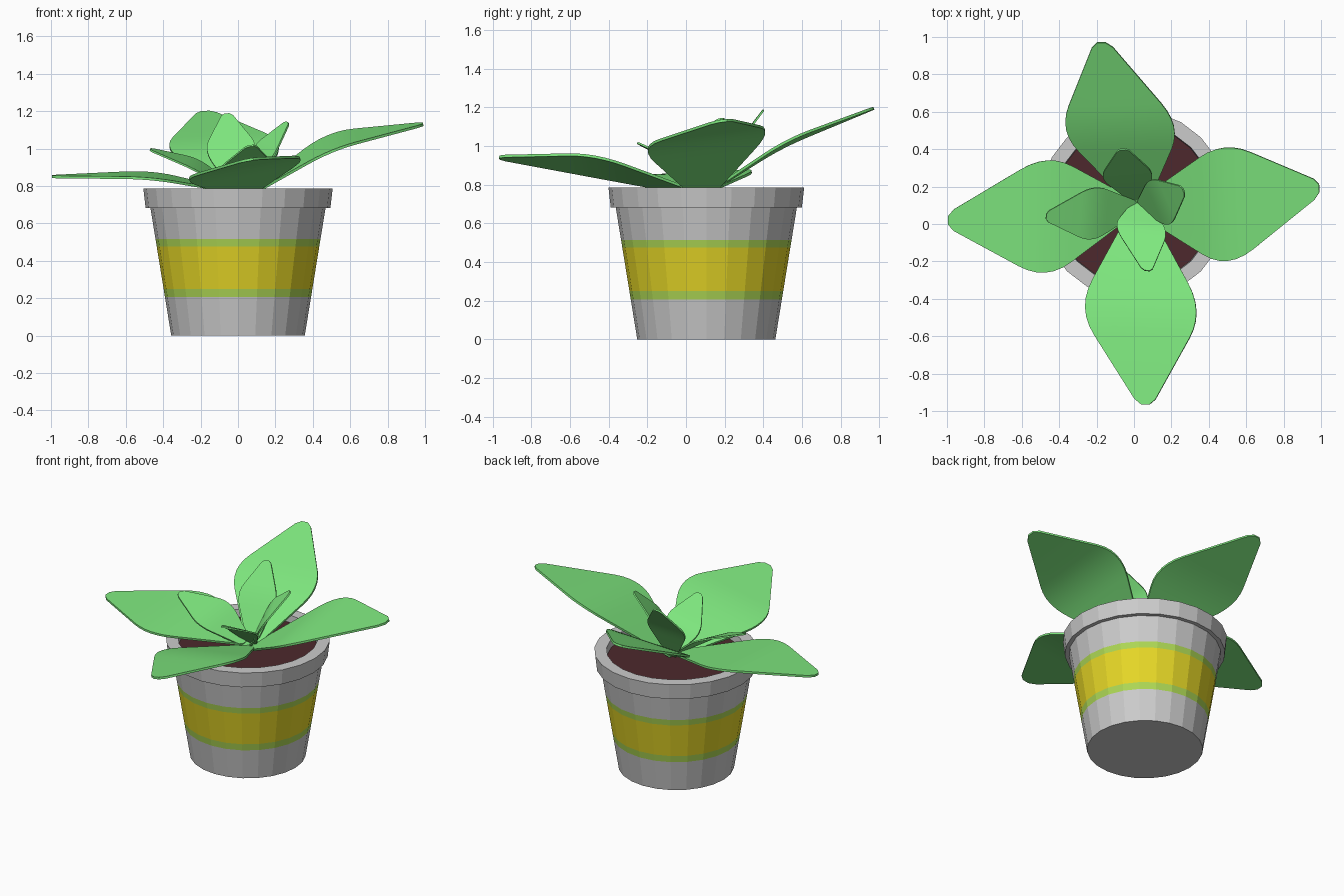
import bpy, bmesh, math
from mathutils import Vector

if "Cube" in bpy.data.objects:
    bpy.data.objects.remove(bpy.data.objects["Cube"])

SIDES = 24
POT_Y = 0.105


def material(name, rgb):
    m = bpy.data.materials.new(name)
    m.diffuse_color = (*rgb, 1)
    m.use_nodes = True
    m.node_tree.nodes["Principled BSDF"].inputs["Base Color"].default_value = m.diffuse_color
    return m


yellow = material("band_yellow", (0.79, 0.68, 0.02))
lime = material("band_lime", (0.42, 0.68, 0.09))
leaf_green = material("leaf_green", (0.21, 0.80, 0.21))
soil_brown = material("soil_brown", (0.075, 0.022, 0.026))
grey = material("pot_grey", (0.6, 0.6, 0.6))


def new_object(name, bm, mats):
    bmesh.ops.recalc_face_normals(bm, faces=bm.faces)
    me = bpy.data.meshes.new(name)
    bm.to_mesh(me)
    bm.free()
    for m in mats:
        me.materials.append(m)
    ob = bpy.data.objects.new(name, me)
    bpy.context.collection.objects.link(ob)
    return ob


def lathe(name, profile, mats, slots=None):
    """Spin (radius, z) points into rings; cap both ends."""
    bm = bmesh.new()
    rings = []
    for r, z in profile:
        rings.append([bm.verts.new((r * math.cos(2 * math.pi * i / SIDES),
                                    POT_Y + r * math.sin(2 * math.pi * i / SIDES), z))
                      for i in range(SIDES)])
    for k, (a, b) in enumerate(zip(rings, rings[1:])):
        for i in range(SIDES):
            j = (i + 1) % SIDES
            f = bm.faces.new((a[i], a[j], b[j], b[i]))
            f.material_index = slots.get(k, 0) if slots else 0
    bm.faces.new(rings[0])
    bm.faces.new(rings[-1])
    return new_object(name, bm, mats)


def wall(z):
    return (0.357 + 0.163 * z, z)


# Pot: tapered wall with painted band, overhanging rim, shallow inside
lathe("pot", [wall(0), wall(0.205), wall(0.25), wall(0.475), wall(0.515), wall(0.682),
              (0.494, 0.682), (0.506, 0.785), (0.43, 0.785), (0.425, 0.715)],
      [grey, lime, yellow], {1: 1, 2: 2, 3: 1})

# Soil disc inside the rim
lathe("soil", [(0.424, 0.70), (0.427, 0.735)], [soil_brown])


def edge(start, wide, end, mid):
    """Leaf edge: straight, rounded corner at the widest point, straight."""
    c = mid + (wide - mid) * 1.15
    a, b = start.lerp(c, 0.72), c.lerp(end, 0.28)
    pts = [start, start.lerp(a, 0.5)]
    for i in range(7):
        t = i / 6
        pts.append(a.lerp(c, t).lerp(c.lerp(b, t), t))
    return pts + [b.lerp(end, 0.5), b.lerp(end, 0.92), end]


def leaf(name, base, left, right, tip, base_w, tip_w, thick):
    base, left, right, tip = map(Vector, (base, left, right, tip))
    mid = (left + right) / 2
    side = (left - right).normalized()
    le = edge(base + side * base_w, left, tip + side * tip_w, mid)
    re = edge(base - side * base_w, right, tip - side * tip_w, mid)
    # pull the corners of the tip inward a little
    le[-1] = le[-1].lerp(tip, 0.45)
    re[-1] = re[-1].lerp(tip, 0.45)
    bm = bmesh.new()
    cols = 4
    rows = [[bm.verts.new(l.lerp(r, k / cols)) for k in range(cols + 1)]
            for l, r in zip(le, re)]
    for a, b in zip(rows, rows[1:]):
        for k in range(cols):
            bm.faces.new((a[k], a[k + 1], b[k + 1], b[k]))
    ob = new_object(name, bm, [leaf_green])
    mod = ob.modifiers.new("thickness", "SOLIDIFY")
    mod.thickness = thick
    mod.offset = 0
    for p in ob.data.polygons:
        p.use_smooth = True
    bpy.context.view_layer.objects.active = ob
    ob.select_set(True)
    bpy.ops.object.modifier_apply(modifier=mod.name)
    bpy.ops.object.shade_smooth_by_angle(angle=math.radians(40))
    ob.select_set(False)


# Four large outer leaves
big = (0.04, 0.04, 0.014)
leaf("large_leaf_right", (0.03, 0.09, 0.735), (0.48, 0.40, 1.08), (0.50, -0.20, 1.00),
     (0.99, 0.19, 1.13), *big)
leaf("large_leaf_left", (0.0, 0.09, 0.765), (-0.47, -0.26, 0.845), (-0.46, 0.335, 0.875),
     (-0.995, 0.02, 0.85), *big)
leaf("large_leaf_front", (0.03, 0.09, 0.745), (0.33, -0.47, 0.95), (-0.26, -0.45, 0.845),
     (0.06, -0.965, 0.94), *big)
leaf("large_leaf_back", (0.03, 0.10, 0.75), (-0.36, 0.50, 1.00), (0.21, 0.52, 1.03),
     (-0.175, 0.97, 1.195), *big)

# Four small inner leaves
small = (0.03, 0.025, 0.01)
leaf("small_leaf_left", (0.02, 0.09, 0.75), (-0.23, -0.08, 0.89), (-0.21, 0.19, 0.94),
     (-0.47, 0.04, 0.995), *small)
leaf("small_leaf_front", (0.03, 0.12, 0.75), (0.165, -0.04, 0.92), (-0.09, -0.01, 0.89),
     (0.07, -0.25, 1.015), *small)
leaf("small_leaf_right", (0.03, 0.09, 0.75), (0.09, 0.23, 1.01), (0.19, 0.0, 0.97),
     (0.265, 0.18, 1.14), *small)
leaf("small_leaf_back", (0.02, 0.12, 0.75), (-0.165, 0.25, 0.99), (0.09, 0.27, 1.01),
     (-0.06, 0.40, 1.185), *small)
